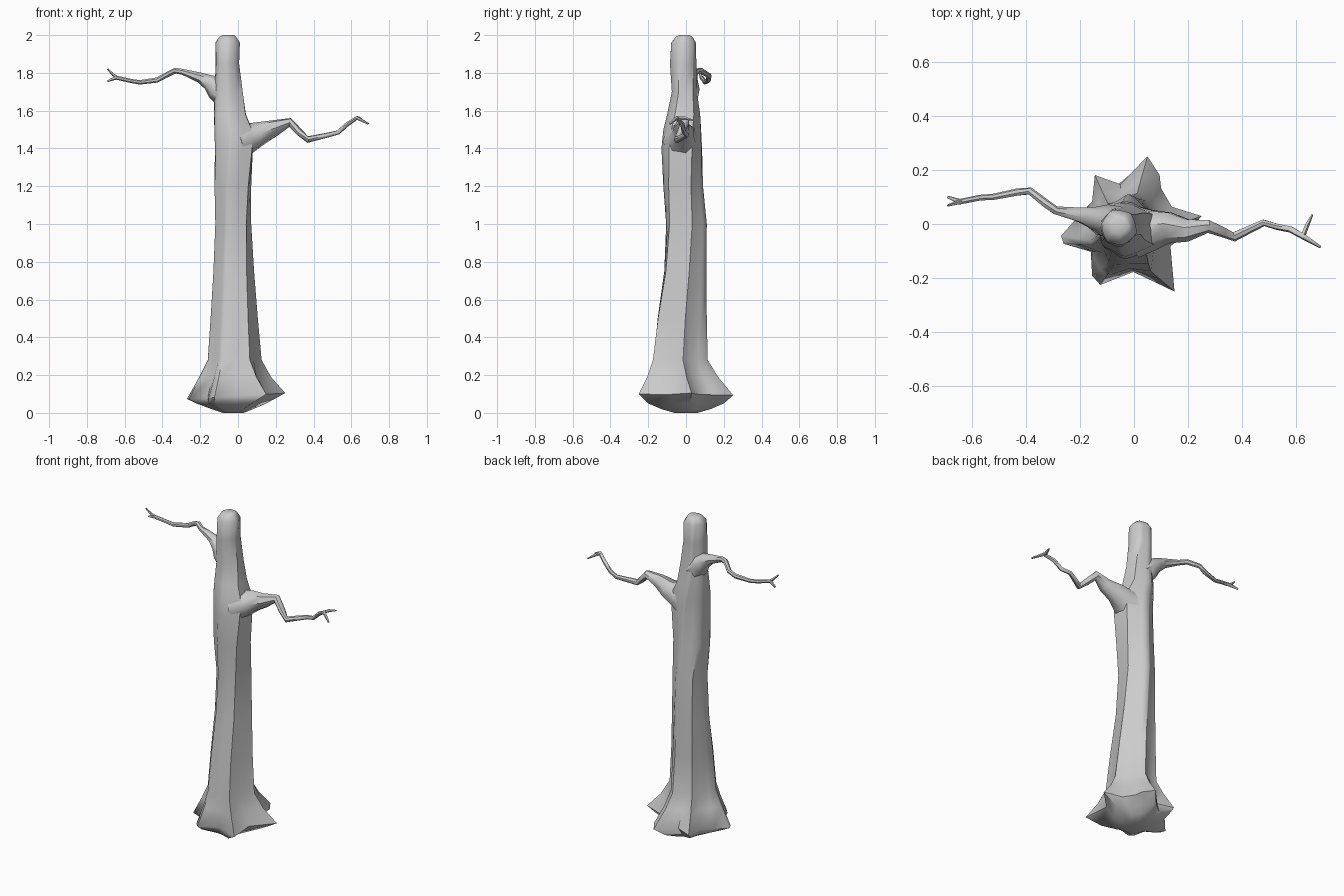
import bpy, bmesh, math
from mathutils import Vector, Matrix

def loft(name, rings):
    """Skin a stack of equal-length point rings, with both ends capped."""
    bm = bmesh.new()
    loops = [[bm.verts.new(p) for p in ring] for ring in rings]
    n = len(loops[0])
    for a, b in zip(loops, loops[1:]):
        for i in range(n):
            j = (i + 1) % n
            bm.faces.new((a[i], a[j], b[j], b[i]))
    caps = [bm.faces.new(loops[0][::-1]), bm.faces.new(loops[-1])]
    bmesh.ops.triangulate(bm, faces=caps)
    bmesh.ops.recalc_face_normals(bm, faces=bm.faces)
    mesh = bpy.data.meshes.new(name)
    bm.to_mesh(mesh)
    bm.free()
    ob = bpy.data.objects.new(name, mesh)
    bpy.context.collection.objects.link(ob)
    bpy.ops.object.select_all(action='DESELECT')
    bpy.context.view_layer.objects.active = ob
    ob.select_set(True)
    bpy.ops.object.shade_smooth_by_angle(angle=math.radians(50))
    return ob

# Outline of the root flare seen from above: six pointed roots
ROOTS = [(.25, .035), (.14, .07), (.10, .14), (.095, .19), (.05, .26), (.03, .24),
         (-.05, .155), (-.145, .19), (-.155, .09), (-.21, .03), (-.27, -.04),
         (-.26, -.07), (-.16, -.10), (-.155, -.19), (-.125, -.225), (0, -.175),
         (.15, -.25), (.135, -.08)]

def trunk_ring(z, x0, x1, y0, y1, sharp, twist):
    """Root outline softened by 'sharp', twisted, and fitted to given extents."""
    pts = []
    for p in ROOTS:
        r = math.hypot(*p) ** sharp
        a = math.atan2(p[1], p[0]) + math.radians(twist)
        pts.append((r * math.cos(a), r * math.sin(a)))
    xs, ys = zip(*pts)
    fit = lambda v, vs, lo, hi: lo + (v - min(vs)) / (max(vs) - min(vs)) * (hi - lo)
    return [(fit(x, xs, x0, x1), fit(y, ys, y0, y1),
             z + (.06 * x if z == .09 else 0)) for x, y in pts]

# Trunk: height, x extents, y extents, root sharpness, twist
TRUNK = [(0, -.08, .03, -.06, .06, .3, 0),
         (.02, -.14, .08, -.13, .13, .4, 0),
         (.05, -.22, .15, -.20, .20, .7, 0),
         (.09, -.27, .25, -.25, .25, 1, 0),
         (.19, -.205, .175, -.205, .17, .75, 0),
         (.28, -.16, .125, -.175, .115, .45, 0),
         (.50, -.145, .105, -.15, .11, .35, 2),
         (.75, -.13, .085, -.115, .108, .3, 5),
         (1.0, -.12, .07, -.105, .11, .3, 10),
         (1.2, -.125, .07, -.12, .09, .3, 16),
         (1.4, -.122, .08, -.13, .085, .25, 22),
         (1.5, -.125, .075, -.12, .08, .25, 25),
         (1.58, -.128, .042, -.10, .075, .2, 28),
         (1.70, -.125, .025, -.075, .058, .2, 32),
         (1.85, -.118, .006, -.085, .055, .2, 36),
         (1.96, -.12, .01, -.078, .052, .15, 40),
         (1.99, -.10, -.01, -.055, .035, .1, 40),
         (2.0, -.08, -.02, -.035, .02, .1, 40)]
loft("trunk", [trunk_ring(*row) for row in TRUNK])

def limb(name, path, sides=7):
    """Tapered tube through (x, y, z, radius) points."""
    pts = [Vector(p[:3]) for p in path]
    rings = []
    for i, (c, p) in enumerate(zip(pts, path)):
        t = (pts[min(i + 1, len(pts) - 1)] - pts[max(i - 1, 0)]).normalized()
        u = t.cross(Vector((0, 0, 1))).normalized()
        v = u.cross(t)
        rings.append([c + p[3] * (math.cos(k * math.tau / sides) * u +
                                  math.sin(k * math.tau / sides) * v)
                      for k in range(sides)])
    return loft(name, rings)

# Right branch and its twig
limb("right_branch", [(.01, -.025, 1.44, .10), (.07, -.02, 1.46, .078),
                      (.13, -.012, 1.485, .06), (.20, -.022, 1.51, .043),
                      (.275, -.008, 1.537, .025), (.325, -.028, 1.485, .02),
                      (.37, -.047, 1.447, .018), (.48, .005, 1.472, .013),
                      (.53, -.01, 1.485, .012), (.58, -.02, 1.53, .012),
                      (.63, -.048, 1.562, .011), (.69, -.085, 1.53, .005)])
limb("right_twig", [(.625, -.045, 1.56, .009), (.64, -.005, 1.56, .009),
                    (.66, .035, 1.55, .004)], 5)

# Left branch and its twig
limb("left_branch", [(-.06, 0, 1.67, .065), (-.11, .012, 1.715, .062),
                     (-.15, .022, 1.75, .043), (-.20, .033, 1.775, .028),
                     (-.29, .05, 1.805, .016), (-.33, .078, 1.812, .016),
                     (-.385, .122, 1.785, .014), (-.43, .118, 1.762, .014),
                     (-.52, .10, 1.75, .012), (-.57, .097, 1.758, .011),
                     (-.645, .082, 1.775, .011), (-.69, .10, 1.756, .005)])
limb("left_twig", [(-.635, .084, 1.772, .009), (-.66, .077, 1.79, .008),
                   (-.69, .068, 1.82, .004)], 5)
